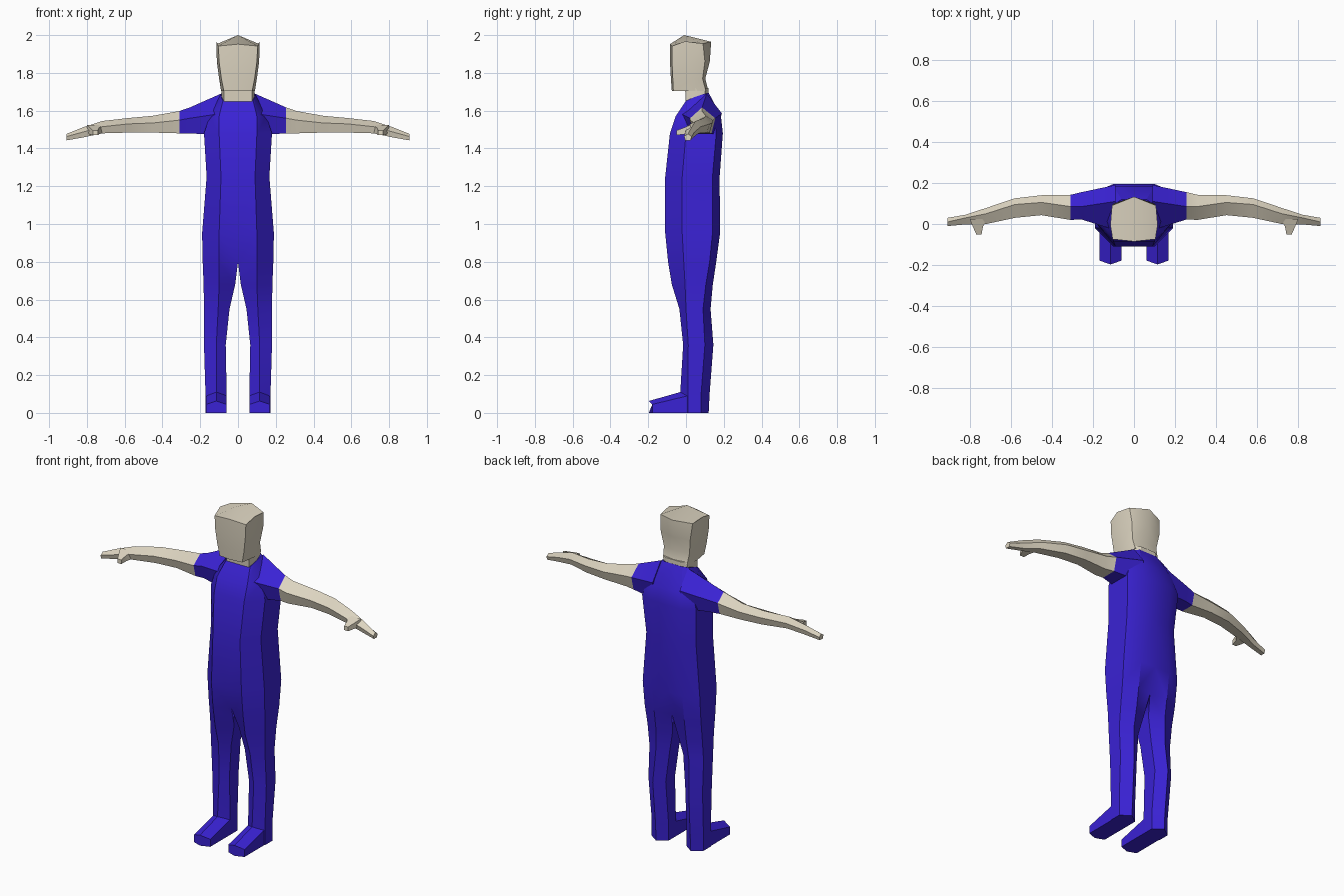
import bpy, bmesh, math


def material(name, rgb):
    m = bpy.data.materials.new(name)
    m.diffuse_color = (*rgb, 1)
    return m


BLUE = material("blue_cloth", (0.042, 0.016, 0.66))
SKIN = material("pale_skin", (0.72, 0.66, 0.53))


def loft(name, rings, mats, mirror=False, color=lambda i: 0, angle=30):
    """Skin a list of equal-length point rings and cap both ends."""
    bm = bmesh.new()
    vs = [[bm.verts.new(p) for p in r] for r in rings]
    n = len(rings[0])
    for i in range(len(vs) - 1):
        for k in range(n):
            j = (k + 1) % n
            quad = (vs[i][k], vs[i][j], vs[i + 1][j], vs[i + 1][k])
            if mirror and all(abs(v.co.x) < 1e-5 for v in quad):
                continue  # leave the centre plane open
            bm.faces.new(quad).material_index = color(i)
    bm.faces.new(vs[0][::-1]).material_index = color(0)
    bm.faces.new(vs[-1]).material_index = color(len(vs) - 2)
    bmesh.ops.recalc_face_normals(bm, faces=bm.faces)
    me = bpy.data.meshes.new(name)
    bm.to_mesh(me)
    bm.free()
    ob = bpy.data.objects.new(name, me)
    bpy.context.collection.objects.link(ob)
    for m in mats:
        me.materials.append(m)
    bpy.ops.object.select_all(action='DESELECT')
    ob.select_set(True)
    bpy.context.view_layer.objects.active = ob
    bpy.ops.object.shade_smooth_by_angle(angle=math.radians(angle))
    if mirror:
        ob.modifiers.new("mirror", 'MIRROR').use_clip = True
    return ob


def ring(z, *pts):
    """Horizontal ring; a point may carry its own height."""
    return [(p[0], p[1], p[2] if len(p) > 2 else z) for p in pts]


# Shirt and trousers: half body from sole to collar
# points: front, outer front, outer back, back, inner back, inner front
body = [
    ring(0, (.115, -.03), (.172, .01), (.172, .08), (.115, .12), (.06, .08), (.06, .01)),
    ring(.1, (.115, -.03, .115), (.172, .01), (.172, .08), (.115, .125), (.06, .08), (.06, .01)),
    ring(.36, (.115, -.015), (.18, .012), (.18, .10), (.12, .145), (.065, .10), (.065, .012)),
    ring(.55, (.105, -.035), (.18, .0), (.18, .09), (.11, .13), (.045, .09), (.045, .0)),
    ring(.68, (.10, -.075), (.182, -.005), (.182, .105), (.10, .142), (.015, .105), (.015, -.015)),
    ring(.80, (.10, -.095), (.187, -.012), (.187, .125), (.10, .16), (0, .135), (0, -.06)),
    ring(.95, (.10, -.11), (.19, -.02), (.19, .14), (.10, .18), (0, .18), (0, -.11)),
    ring(1.25, (.09, -.11), (.166, -.02), (.166, .14), (.09, .178), (0, .178), (0, -.11)),
    ring(1.48, (.10, -.085), (.18, .0), (.18, .16), (.10, .195), (0, .195), (0, -.085)),
    ring(1.57, (.10, -.055), (.15, .0), (.15, .15), (.10, .185), (0, .185), (0, -.055)),
    ring(1.67, (.08, .0, 1.652), (.088, .04), (.09, .10, 1.69), (.06, .12, 1.695),
         (0, .12, 1.695), (0, .0, 1.652)),
]
loft("shirt_and_trousers", body, [BLUE], mirror=True)


# Shoes: ridged wedges running forward from the ankle
def shoe_ring(y, tip, top, ridge):
    return [(.06, y, 0), (.115, tip, 0), (.168, y, 0),
            (.168, y, top), (.115, tip, ridge), (.06, y, top)]


shoe = loft("shoe", [shoe_ring(.02, -.02, .093, .113),
                     shoe_ring(-.178, -.197, .045, .063)], [BLUE], mirror=True)
shoe.modifiers["mirror"].use_clip = False

# Arms: x, front y, ridge y, back y, top z, middle z, bottom z
arm = [
    (.09, -.03, .11, .19, 1.69, 1.585, 1.47),
    (.255, .022, .085, .155, 1.617, 1.56, 1.48),
    (.31, .02, .085, .142, 1.598, 1.55, 1.48),
    (.45, .043, .105, .14, 1.573, 1.535, 1.484),
    (.58, .03, .095, .125, 1.561, 1.53, 1.484),
    (.72, .0, .05, .078, 1.545, 1.515, 1.48),
    (.82, -.002, .03, .045, 1.512, 1.487, 1.458),
    (.908, -.01, .01, .03, 1.477, 1.463, 1.443),
]
for side, s, sleeve in (("left", 1, 1), ("right", -1, 2)):
    rings = []
    for x, f, r, b, zt, zm, zb in arm:
        w = (b - f) * .15
        rings.append([(s * x, r, zt), (s * x, f, zm), (s * x, f + w, zb),
                      (s * x, b - w, zb), (s * x, b, zm)])
    # the sleeve covers the first sections of each arm
    loft(side + "_arm", rings, [BLUE, SKIN], color=lambda i: 0 if i < sleeve else 1)

# Thumbs
thumb = [[(x0, y, z0), (x1, y, z0), (x1, y, z1), (x0, y, z1)] for y, x0, x1, z0, z1 in
         ((.025, .71, .80, 1.485, 1.525), (-.012, .735, .785, 1.475, 1.51),
          (-.05, .742, .768, 1.47, 1.495))]
loft("thumb", thumb, [SKIN], mirror=True).modifiers["mirror"].use_clip = False

# Neck
neck = [
    ring(1.62, (0, .0), (.075, .0), (.085, .05), (.08, .10), (.05, .118), (0, .118)),
    ring(1.72, (0, -.005), (.075, -.005), (.088, .05), (.08, .10), (.05, .118), (0, .118)),
]
loft("neck", neck, [SKIN], mirror=True)

# Head: half rings from jaw to crown
# points: face centre, face corner, temple, back corner, back centre, crown centre line
head = [
    ring(1.705, (0, -.075), (.075, -.067), (.09, .03), (.08, .105), (0, .118), (0, .02)),
    ring(1.77, (0, -.08), (.088, -.07), (.10, .03), (.085, .088), (0, .102), (0, .02)),
    ring(1.86, (0, -.085), (.10, -.074), (.112, .02), (.098, .10), (0, .126), (0, .02)),
    ring(1.96, (0, -.085, 1.952), (.104, -.074, 1.942), (.115, -.005, 1.967),
         (.107, .09, 1.955), (0, .133, 1.965), (0, -.01, 2.0)),
]
loft("head", head, [SKIN], mirror=True)
